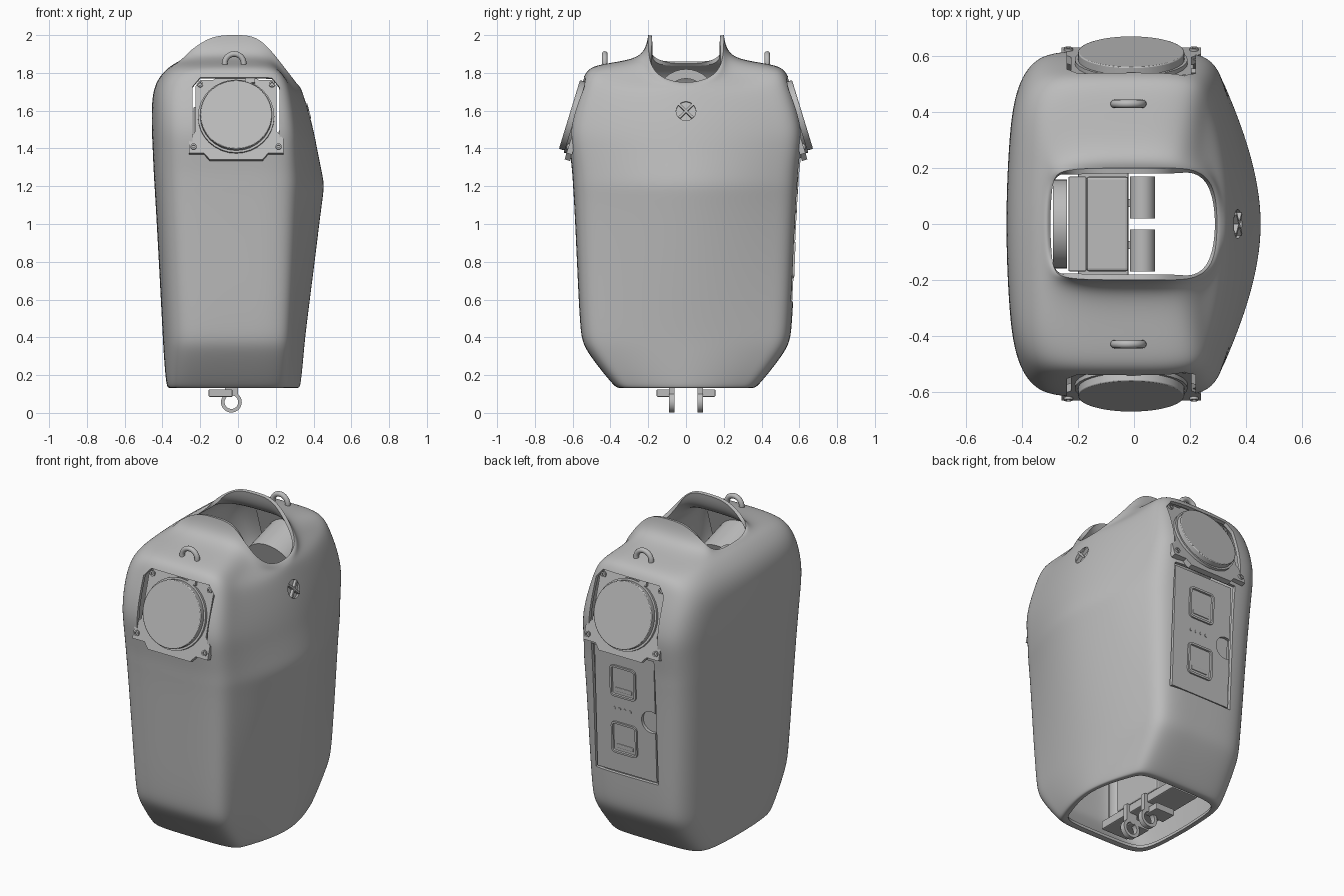
import bpy, bmesh
from math import pi, cos, sin, radians
from mathutils import Matrix, Vector

if "Cube" in bpy.data.objects:
    bpy.data.objects.remove(bpy.data.objects["Cube"])

grey = bpy.data.materials.new("Warm grey")
grey.use_nodes = True
grey.diffuse_color = (0.5, 0.5, 0.5, 1)
grey.node_tree.nodes["Principled BSDF"].inputs["Base Color"].default_value = (0.5, 0.5, 0.5, 1)


def finish(name, bm, matrix=Matrix(), bevel=0.0):
    """Turn a bmesh into a shaded, placed object."""
    mesh = bpy.data.meshes.new(name)
    bm.to_mesh(mesh)
    bm.free()
    mesh.materials.append(grey)
    ob = bpy.data.objects.new(name, mesh)
    bpy.context.collection.objects.link(ob)
    ob.matrix_world = matrix
    if bevel:
        mod = ob.modifiers.new("Bevel", "BEVEL")
        mod.width, mod.segments = bevel, 2
    return ob


def smooth(ob, angle=35):
    bpy.ops.object.select_all(action="DESELECT")
    ob.select_set(True)
    bpy.context.view_layer.objects.active = ob
    bpy.ops.object.shade_smooth_by_angle(angle=radians(angle))


def loft(name, rings, matrix=Matrix(), wrap=False):
    bm = bmesh.new()
    rows = [[bm.verts.new(p) for p in r] for r in rings]
    n = len(rows[0])
    for i in range(len(rows) - (0 if wrap else 1)):
        a, b = rows[i], rows[(i + 1) % len(rows)]
        for j in range(n):
            k = (j + 1) % n
            bm.faces.new((a[j], a[k], b[k], b[j]))
    return finish(name, bm, matrix)


def tube(name, matrix, outer, inner, height):
    def ring(r, z):
        return [(r * cos(2 * pi * i / 32), r * sin(2 * pi * i / 32), z) for i in range(32)]
    ob = loft(name, [ring(outer, 0), ring(outer, height), ring(inner, height), ring(inner, 0)], matrix, True)
    smooth(ob)
    return ob


def cylinder(name, matrix, radius, low, high, bevel=0.0):
    bm = bmesh.new()
    bmesh.ops.create_cone(bm, cap_ends=True, segments=48, radius1=radius, radius2=radius, depth=high - low,
                          matrix=Matrix.Translation((0, 0, (low + high) / 2)))
    ob = finish(name, bm, matrix, bevel)
    smooth(ob)
    return ob


def box(name, low, high, matrix=Matrix(), bevel=0.0):
    bm = bmesh.new()
    low, high = Vector(low), Vector(high)
    bmesh.ops.create_cube(bm, size=1, matrix=Matrix.Translation((low + high) / 2) @ Matrix.Diagonal((high - low).to_4d()))
    return finish(name, bm, matrix, bevel)


def prism(name, outline, low, high, matrix):
    bm = bmesh.new()
    face = bm.faces.new([bm.verts.new((x, y, low)) for x, y in outline])
    out = bmesh.ops.extrude_face_region(bm, geom=[face])
    bmesh.ops.translate(bm, verts=[g for g in out["geom"] if isinstance(g, bmesh.types.BMVert)], vec=(0, 0, high - low))
    bmesh.ops.recalc_face_normals(bm, faces=bm.faces)
    return finish(name, bm, matrix)


def apply_all(ob):
    bpy.context.view_layer.objects.active = ob
    for mod in list(ob.modifiers):
        bpy.ops.object.modifier_apply(modifier=mod.name)


def cut(ob, cutter):
    cutter.hide_render = True
    mod = ob.modifiers.new("Cut", "BOOLEAN")
    mod.object, mod.solver = cutter, "EXACT"
    apply_all(ob)
    bpy.data.objects.remove(cutter)


# Body shell: one section rule, lofted through levels
def section(z, zb, zf, xb, xf, xc, w, q=0.0):
    s, d = w / 0.6, xf - xc
    sb = xb + 0.13 + 0.09 * s
    half = [(xb, 0, zb), (xb + 0.01 * s, 0.45 * w, zb),
            (xb + 0.03 * s, 0.78 * w, zb + 0.15 * (z - zb)),
            (xb + 0.1 * s, 0.97 * w, zb + 0.4 * (z - zb)),
            (sb, w, z), ((sb + xc) / 2, w, z), (xc, w, z),
            (xc + (0.3 + 0.3 * q) * d, (0.8 + 0.2 * q) * w, zf + 0.45 * (z - zf)),
            (xc + (0.77 + 0.18 * q) * d, (0.45 + 0.25 * q) * w, zf + 0.12 * (z - zf)),
            (xc + (1.07 - 0.07 * q) * d, 0, zf)]
    return half[::-1] + [(x, -y, h) for x, y, h in half[1:-1]]


# side height, back height, front height, back x, front x, corner x, half width, squareness
levels = [(.135, .135, .135, -.345, .30, .21, .33), (.13, .13, .13, -.37, .325, .23, .36),
          (.145, .145, .145, -.383, .335, .24, .385), (.34, .34, .34, -.398, .353, .255, .54),
          (.42, .42, .42, -.402, .36, .26, .56), (.8, .8, .8, -.422, .41, .27, .577),
          (1.12, 1.12, 1.12, -.44, .45, .275, .592), (1.2, 1.2, 1.2, -.445, .463, .28, .598),
          (1.28, 1.28, 1.27, -.45, .45, .28, .602), (1.4, 1.4, 1.37, -.455, .428, .28, .617),
          (1.5, 1.5, 1.45, -.46, .413, .28, .625), (1.62, 1.62, 1.54, -.46, .392, .27, .597),
          (1.74, 1.71, 1.62, -.452, .368, .255, .556), (1.81, 1.78, 1.67, -.42, .352, .235, .53),
          (1.842, 1.83, 1.7, -.37, .342, .21, .48), (1.865, 1.85, 1.72, -.335, .332, .18, .31, .3),
          (1.895, 1.86, 1.73, -.32, .322, .16, .235, .7), (1.95, 1.86, 1.738, -.31, .31, .13, .208, 1),
          (2.0, 1.85, 1.74, -.30, .30, .11, .2, 1)]
shell = loft("body_shell", [section(*lv) for lv in levels])
sub = shell.modifiers.new("Subdivision", "SUBSURF")
sub.levels = sub.render_levels = 3
solid = shell.modifiers.new("Thickness", "SOLIDIFY")
solid.thickness, solid.offset = 0.02, -1
apply_all(shell)

# Shoulder joints on both sides
tilt = radians(17)
for side, label in ((1, "rear"), (-1, "front")):
    m = Matrix.Translation((-.01, side * .617, 1.58)) @ Matrix.Rotation(-side * (pi / 2 - tilt), 4, "X")
    if side > 0:
        m = m @ Matrix.Rotation(pi, 4, "Z")
    arch = [(-.23, -.215), (.23, -.215), (.23, .16), (.19, .21), (-.19, .21), (-.23, .16)]
    cut(shell, prism("joint_cutter", arch, -.055, .2, m))
    right = [(.14, -.235), (.17, -.2), (.25, -.2), (.25, -.12), (.215, -.08), (.215, .17), (.19, .205), (.12, .205), (.1, .22)]
    prism(label + "_joint_plate", right + [(-x, y) for x, y in right[::-1]], -.075, -.045, m)
    cylinder(label + "_joint_disc", m, .19, -.06, 0, .004)
    tube(label + "_joint_ring", m @ Matrix.Translation((0, 0, -.05)), .202, .185, .02)
    cylinder(label + "_joint_motor", m, .17, -.3, -.05)
    for x, y in ((.19, .18), (-.19, .18), (.225, -.165), (-.225, -.165)):
        tube(label + "_joint_bolt", m @ Matrix.Translation((x, y, -.05)), .016, .008, .014)
    box(label + "_joint_tab", (.05, .185, -.05), (.1, .21, -.025), m)

    # Lifting loop
    bpy.ops.mesh.primitive_torus_add(major_radius=.05, minor_radius=.015, major_segments=32, minor_segments=12,
                                     location=(-.02, side * .43, 1.85), rotation=(pi / 2, 0, 0))
    loop = bpy.context.object
    loop.name = label + "_lifting_loop"
    loop.data.materials.append(grey)
    smooth(loop)

    # Bottom mounting lug
    toward_y = Matrix.Rotation(-pi / 2, 4, "X")
    tube(label + "_lug_eye", Matrix.Translation((-.035, side * .075 - .015, .057)) @ toward_y, .055, .036, .03)
    box(label + "_lug_web", (-.07, side * .075 - .015, .1), (0, side * .075 + .015, .2))
    ys = sorted((side * .06, side * .155))
    box(label + "_lug_flange", (-.155, ys[0], .085), (-.03, ys[1], .125), bevel=.004)
    ys = sorted((side * .02, side * .17))
    cylinder(label + "_cross_tube", Matrix.Translation((.03, 0, .6)) @ toward_y, .045, *ys)

# Access panel on the rear side
pm = Matrix.Translation((0, .585, .97)) @ Matrix.Rotation(radians(-2.3), 4, "X")
cut(shell, box("panel_cutter", (-.21, -.05, -.38), (.21, .1, .38), pm))
box("panel_backing", (-.222, -.06, -.39), (.222, -.045, .39), pm)
panel = box("access_panel", (-.197, -.05, -.37), (.197, -.012, .37), pm)
out_y = Matrix.Rotation(-pi / 2, 4, "X")
cut(panel, cylinder("notch_cutter", pm @ Matrix.Translation((-.17, 0, -.01)) @ out_y, .065, -.03, .1))
for z, name in ((.185, "upper"), (-.16, "lower")):
    bm = bmesh.new()
    bmesh.ops.create_cube(bm, size=1, matrix=Matrix.Translation((.01, -.017, z)) @ Matrix.Diagonal((.17, .03, .19, 1)))
    bmesh.ops.bevel(bm, geom=[e for e in bm.edges if abs(e.verts[0].co.y - e.verts[1].co.y) > .01],
                    offset=.025, segments=4, affect="EDGES", profile=.5)
    bm.normal_update()
    face = max(bm.faces, key=lambda f: f.calc_center_median().y)
    bmesh.ops.inset_region(bm, faces=[face], thickness=.012)
    bmesh.ops.inset_region(bm, faces=[face], thickness=.003, depth=-.015)
    smooth(finish(name + "_latch_pocket", bm, pm))
    box(name + "_latch_grip", (-.045, -.02, z - .065), (.065, -.008, z - .04), pm, .004)
for i in range(4):
    cylinder("panel_indicator", pm @ Matrix.Translation((.075 - .035 * i, 0, .015)) @ out_y, .009, -.02, -.009)

# Round socket on the sloping face
sm = Matrix.Translation((.379, 0, 1.6)) @ Matrix.Rotation(pi / 2 - radians(15), 4, "Y")
cut(shell, cylinder("socket_cutter", sm, .052, -.06, .06))
cylinder("socket_floor", sm, .056, -.03, -.02)
for turn in (pi / 4, -pi / 4):
    box("socket_rib", (-.052, -.006, -.025), (.052, .006, -.002), sm @ Matrix.Rotation(turn, 4, "Z"))

# Internal frame seen through the neck and the open base
box("spine_frame", (-.17, -.17, .2), (-.02, .17, 1.5), bevel=.01)
box("neck_mount", (-.235, -.17, 1.25), (-.17, .17, 1.62), bevel=.006)
tube("neck_ring", Matrix.Translation((-.29, 0, 1.66)) @ Matrix.Rotation(pi / 2, 4, "Y"), .16, .11, .05)
box("base_beam", (-.2, -.3, .15), (-.02, .3, .2), bevel=.006)
for y in (-.24, .24):
    cylinder("base_pillar", Matrix.Translation((-.1, y, 0)), .06, .18, 1.4)

smooth(shell, 40)
